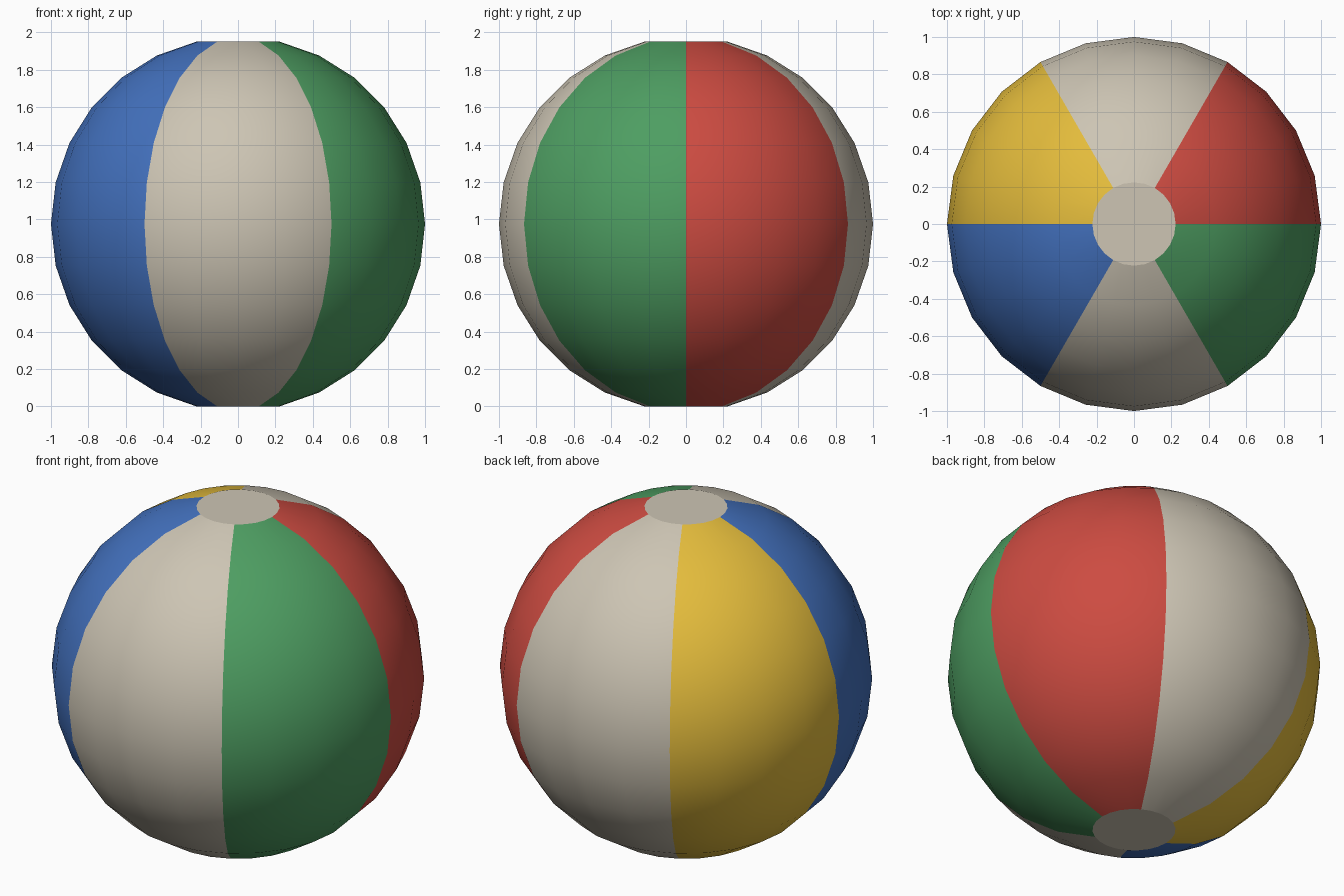
import bpy, bmesh, math
from mathutils import Matrix

cube = bpy.data.objects.get("Cube")
if cube:
    bpy.data.objects.remove(cube, do_unlink=True)

SEGMENTS, RINGS, RADIUS = 24, 14, 1.0
CAP_HEIGHT = RADIUS * math.cos(math.pi / RINGS)

COLOURS = {
    "red": (0.61, 0.071, 0.053),
    "cream": (0.61, 0.558, 0.456),
    "yellow": (0.775, 0.503, 0.045),
    "blue": (0.056, 0.165, 0.515),
    "green": (0.076, 0.342, 0.122),
}
# Six panels, counter-clockwise from +x
PANELS = ["red", "cream", "yellow", "blue", "cream", "green"]
NAMES = list(COLOURS)


def make_material(name, rgb):
    mat = bpy.data.materials.new(name)
    mat.use_nodes = True
    colour = (*rgb, 1.0)
    mat.diffuse_color = colour
    bsdf = mat.node_tree.nodes["Principled BSDF"]
    bsdf.inputs["Base Color"].default_value = colour
    bsdf.inputs["Roughness"].default_value = 0.6
    return mat


# Sphere with its poles sliced off flat
bm = bmesh.new()
bmesh.ops.create_uvsphere(bm, u_segments=SEGMENTS, v_segments=RINGS, radius=RADIUS)
poles = [v for v in bm.verts if abs(v.co.z) > CAP_HEIGHT + 0.01]
bmesh.ops.delete(bm, geom=poles, context='VERTS')
bmesh.ops.holes_fill(bm, edges=[e for e in bm.edges if e.is_boundary], sides=0)
bmesh.ops.recalc_face_normals(bm, faces=bm.faces)

# Flat cream caps, smooth coloured panels
for face in bm.faces:
    centre = face.calc_center_median()
    is_cap = len(face.verts) > 4
    angle = math.atan2(centre.y, centre.x) % math.tau
    panel = PANELS[int(angle / math.tau * len(PANELS))]
    face.material_index = NAMES.index("cream" if is_cap else panel)
    face.smooth = not is_cap

# Stand the ball on the ground
bmesh.ops.transform(bm, matrix=Matrix.Translation((0, 0, CAP_HEIGHT)), verts=bm.verts)

mesh = bpy.data.meshes.new("beach_ball")
bm.to_mesh(mesh)
bm.free()
for name, rgb in COLOURS.items():
    mesh.materials.append(make_material(name, rgb))
ball = bpy.data.objects.new("beach_ball", mesh)
bpy.context.collection.objects.link(ball)
